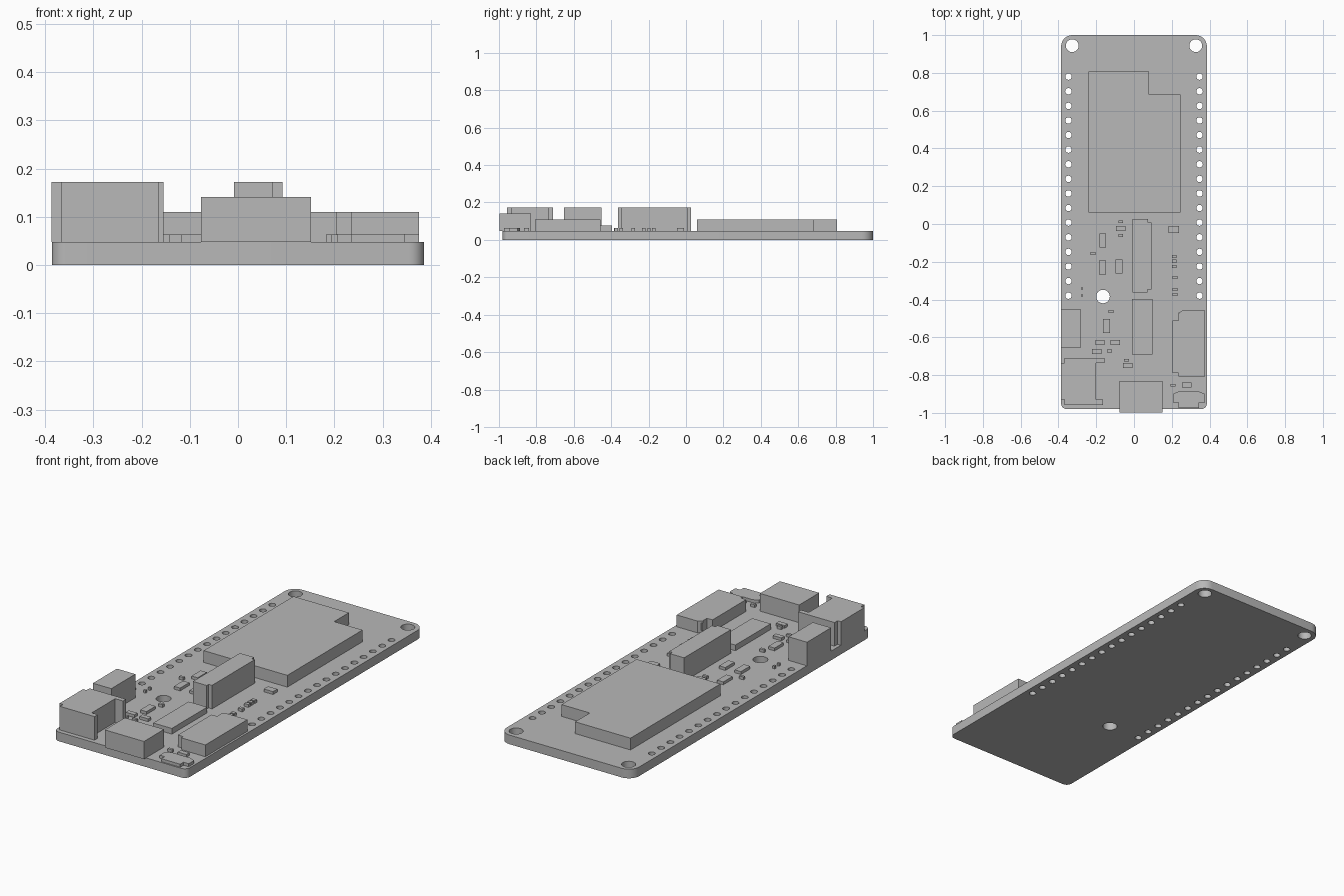
import bpy
import bmesh
from math import cos, sin, pi
from mathutils import Vector

default = bpy.data.objects.get("Cube")
if default:
    bpy.data.objects.remove(default)

BOARD_TOP = 0.048

grey = bpy.data.materials.new("plain grey")
grey.use_nodes = True
colour = (0.48, 0.48, 0.48, 1)
grey.diffuse_color = colour
grey.node_tree.nodes["Principled BSDF"].inputs["Base Color"].default_value = colour


def link(name, mesh):
    obj = bpy.data.objects.new(name, mesh)
    bpy.context.collection.objects.link(obj)
    mesh.materials.clear()
    mesh.materials.append(grey)
    return obj


def prism(name, outline, top, opening=None, wall=0.012, depth=0.1):
    """Extrude an outline up from the board; optionally hollow the face facing 'opening'."""
    bm = bmesh.new()
    base = bm.faces.new([bm.verts.new((x, y, BOARD_TOP)) for x, y in outline])
    grown = bmesh.ops.extrude_face_region(bm, geom=[base], use_keep_orig=True)
    raised = [v for v in grown["geom"] if isinstance(v, bmesh.types.BMVert)]
    bmesh.ops.translate(bm, verts=raised, vec=(0, 0, top - BOARD_TOP))
    bmesh.ops.recalc_face_normals(bm, faces=bm.faces)
    if opening:
        way = Vector(opening)
        facing = [f for f in bm.faces if f.normal.dot(way) > 0.99]
        mouth = max(facing, key=lambda f: f.calc_center_median().dot(way))
        bmesh.ops.inset_region(bm, faces=[mouth], thickness=wall, use_even_offset=True)
        pushed = bmesh.ops.extrude_face_region(bm, geom=[mouth])
        inner = [v for v in pushed["geom"] if isinstance(v, bmesh.types.BMVert)]
        bmesh.ops.translate(bm, verts=inner, vec=way * -depth)
    mesh = bpy.data.meshes.new(name)
    bm.to_mesh(mesh)
    bm.free()
    return link(name, mesh)


def rect(x0, x1, y0, y1):
    return [(x0, y0), (x1, y0), (x1, y1), (x0, y1)]


def arc(cx, cy, r, start, sweep, steps):
    return [(cx + r * cos(start + sweep * i / steps), cy + r * sin(start + sweep * i / steps))
            for i in range(steps + 1)]


def circle(cx, cy, r, steps=24):
    return arc(cx, cy, r, 0, 2 * pi, steps)[:-1]


# Circuit board: rounded outline with mounting holes and two pin rows
half, front, back = 0.386, -0.98, 1.0
big, small = 0.06, 0.03
outline = []
for cx, cy, r, quarter in ((half - big, back - big, big, 0), (big - half, back - big, big, 1),
                           (small - half, front + small, small, 2),
                           (half - small, front + small, small, 3)):
    outline += arc(cx, cy, r, quarter * pi / 2, pi / 2, 8)
loops = [outline, circle(-0.164, -0.384, 0.036)]
for side in (-1, 1):
    loops.append(circle(side * 0.327, 0.944, 0.034))
    for i in range(16):
        loops.append(circle(side * 0.347, 0.78 - i * 0.0773, 0.017, 16))

curve = bpy.data.curves.new("board_outline", 'CURVE')
curve.dimensions = '2D'
curve.fill_mode = 'BOTH'
curve.extrude = BOARD_TOP / 2
for loop in loops:
    spline = curve.splines.new('POLY')
    spline.points.add(len(loop) - 1)
    spline.use_cyclic_u = True
    for point, (x, y) in zip(spline.points, loop):
        point.co = (x, y, 0, 1)
helper = bpy.data.objects.new("board_outline", curve)
bpy.context.collection.objects.link(helper)
bpy.context.view_layer.update()
graph = bpy.context.evaluated_depsgraph_get()
mesh = bpy.data.meshes.new_from_object(helper.evaluated_get(graph))
bpy.data.objects.remove(helper)
bm = bmesh.new()
bm.from_mesh(mesh)
bmesh.ops.remove_doubles(bm, verts=bm.verts, dist=0.0001)
bmesh.ops.translate(bm, verts=bm.verts, vec=(0, 0, BOARD_TOP / 2))
bmesh.ops.recalc_face_normals(bm, faces=bm.faces)
bm.to_mesh(mesh)
bm.free()
board = link("circuit_board", mesh)
bpy.context.view_layer.objects.active = board
board.select_set(True)
bpy.ops.object.shade_smooth_by_angle()

# Radio module with a notched corner
prism("radio_module", [(-0.242, 0.06), (0.245, 0.06), (0.245, 0.685), (0.08, 0.685),
                       (0.08, 0.807), (-0.242, 0.807)], 0.11)

# Upright socket, open at the top
prism("upright_socket", [(-0.008, -0.363), (0.072, -0.363), (0.072, -0.347), (0.092, -0.347),
                         (0.092, 0.008), (0.075, 0.008), (0.075, 0.027), (-0.008, 0.027)],
      0.172, (0, 0, 1), 0.014, 0.1)

# Flat chip and ports along the edges
prism("flat_chip", rect(-0.01, 0.098, -0.69, -0.396), 0.078)
prism("front_port", rect(-0.077, 0.151, -0.997, -0.83), 0.141, (0, -1, 0), 0.011, 0.14)
prism("small_side_socket", rect(-0.387, -0.28, -0.653, -0.453), 0.172, (-1, 0, 0), 0.014, 0.09)
prism("large_side_socket", [(-0.387, -0.93), (-0.367, -0.93), (-0.367, -0.957), (-0.165, -0.957),
                            (-0.165, -0.93), (-0.2, -0.93), (-0.2, -0.735), (-0.155, -0.735),
                            (-0.155, -0.71), (-0.367, -0.71), (-0.367, -0.735), (-0.387, -0.735)],
      0.172, (-1, 0, 0), 0.016, 0.16)
prism("card_slot", [(0.203, -0.79), (0.235, -0.79), (0.235, -0.807), (0.375, -0.807),
                    (0.375, -0.458), (0.255, -0.458), (0.235, -0.475), (0.235, -0.51),
                    (0.203, -0.51)], 0.11, (1, 0, 0), 0.011, 0.14)

# Low push button with side wings
prism("push_button", [(0.206, -0.945), (0.235, -0.945), (0.235, -0.973), (0.345, -0.973),
                      (0.345, -0.945), (0.375, -0.945), (0.375, -0.9), (0.345, -0.887),
                      (0.235, -0.887), (0.206, -0.9)], 0.064)

# Small surface components, grouped by footprint
groups = {
    "tall_capacitor": (0.036, 0.076, [(-0.165, -0.087), (-0.167, -0.23), (-0.08, -0.225),
                                      (-0.146, -0.54)]),
    "wide_capacitor": (0.05, 0.026, [(-0.18, -0.627), (-0.1, -0.627), (-0.198, -0.675),
                                     (-0.032, -0.75), (0.28, -0.852), (-0.07, -0.024)]),
    "resistor": (0.025, 0.014, [(-0.07, 0.012), (-0.07, -0.061), (-0.217, -0.156),
                                (-0.122, -0.463), (-0.13, -0.672), (-0.04, -0.722),
                                (0.206, -0.854)]),
    "side_resistor": (0.024, 0.018, [(0.212, -0.172), (0.212, -0.198), (0.212, -0.225),
                                     (0.217, -0.283), (0.217, -0.347), (0.217, -0.373)]),
    "tiny_resistor": (0.012, 0.012, [(-0.275, -0.341), (-0.275, -0.378)]),
    "small_inductor": (0.054, 0.036, [(0.21, -0.029)]),
}
for name, (w, d, places) in groups.items():
    for x, y in places:
        prism(name, rect(x - w / 2, x + w / 2, y - d / 2, y + d / 2), 0.063)
